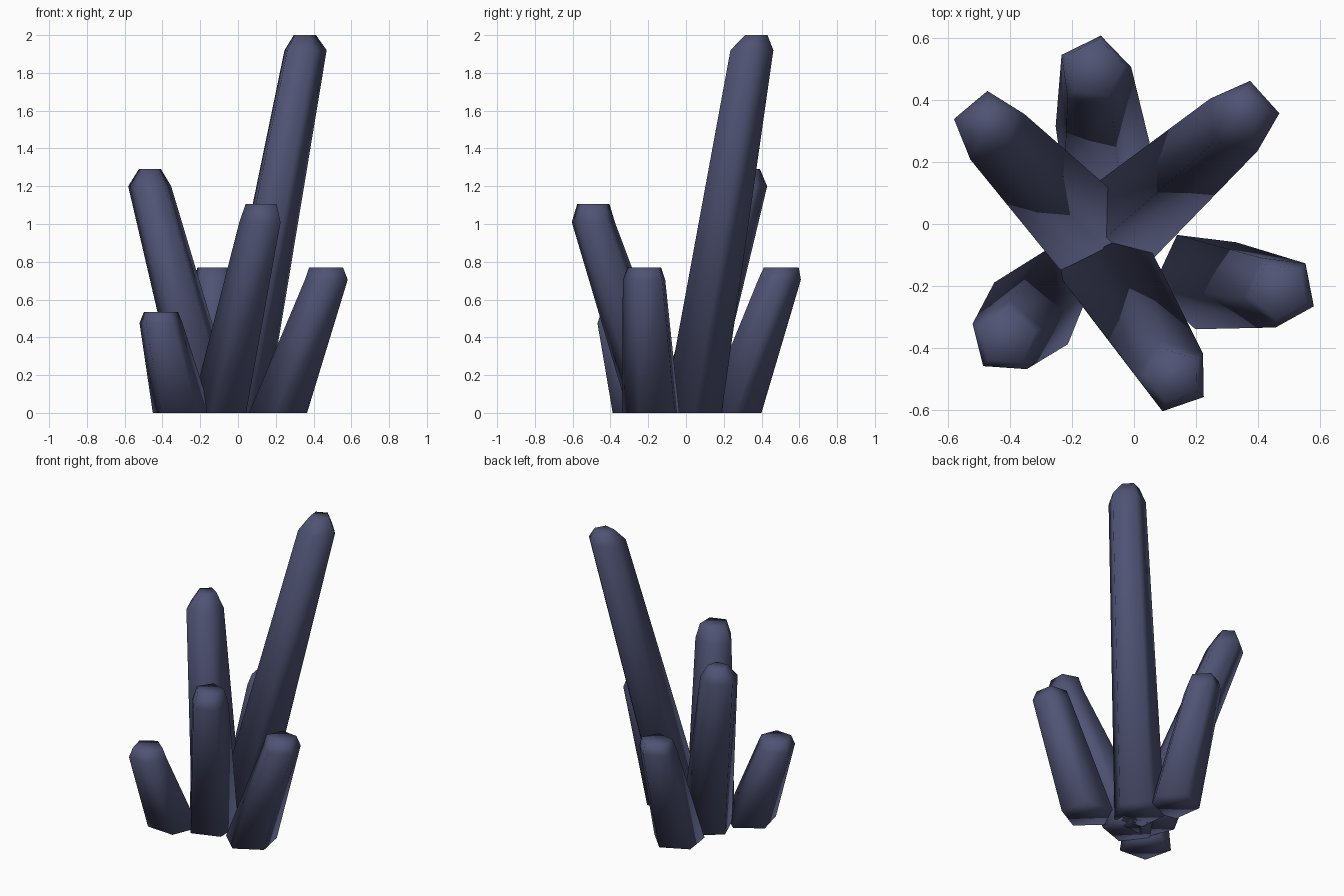
import bpy, bmesh, math

if "Cube" in bpy.data.objects:
    bpy.data.objects.remove(bpy.data.objects["Cube"])

mat = bpy.data.materials.new("dark slate blue")
mat.diffuse_color = (0.08, 0.087, 0.175, 1)
mat.use_nodes = True
mat.node_tree.nodes["Principled BSDF"].inputs["Base Color"].default_value = mat.diffuse_color


def crystal(name, base, shoulder, cap, turn):
    """Leaning five-sided crystal: each ring is (x, y, z, radius)."""
    bm = bmesh.new()
    rings = []
    for x, y, z, r in (base, shoulder, cap):
        angles = [math.radians(turn + 72 * i) for i in range(5)]
        rings.append([bm.verts.new((x + r * math.cos(a), y + r * math.sin(a), z))
                      for a in angles])
    for low, high in zip(rings, rings[1:]):
        for i in range(5):
            j = (i + 1) % 5
            bm.faces.new((low[i], low[j], high[j], high[i]))
    bm.faces.new(rings[0][::-1])
    bm.faces.new(rings[-1])
    for f in bm.faces:
        f.smooth = True
    mesh = bpy.data.meshes.new(name)
    bm.to_mesh(mesh)
    bm.free()
    mesh.materials.append(mat)
    bpy.context.collection.objects.link(bpy.data.objects.new(name, mesh))


# the two tall crystals have narrow tips
crystal("tall_crystal", (-0.01, 0.03, 0, 0.162), (0.35, 0.345, 1.92, 0.12),
        (0.35, 0.37, 2.0, 0.063), 6)
crystal("back_left_crystal", (-0.145, -0.02, 0, 0.162), (-0.465, 0.31, 1.2, 0.12),
        (-0.465, 0.33, 1.29, 0.062), 22)
# the four shorter crystals have broad flat tips
crystal("front_crystal", (-0.09, -0.15, 0, 0.162), (0.127, -0.49, 1.01, 0.12),
        (0.13, -0.49, 1.105, 0.09), 37)
crystal("right_crystal", (0.218, -0.178, 0, 0.163), (0.472, -0.215, 0.705, 0.12),
        (0.47, -0.215, 0.77, 0.095), 47)
crystal("back_crystal", (-0.11, 0.24, 0, 0.162), (-0.128, 0.49, 0.705, 0.12),
        (-0.128, 0.5, 0.77, 0.098), 8)
crystal("front_left_crystal", (-0.30, -0.25, 0, 0.163), (-0.41, -0.367, 0.475, 0.12),
        (-0.41, -0.367, 0.535, 0.095), 14)
